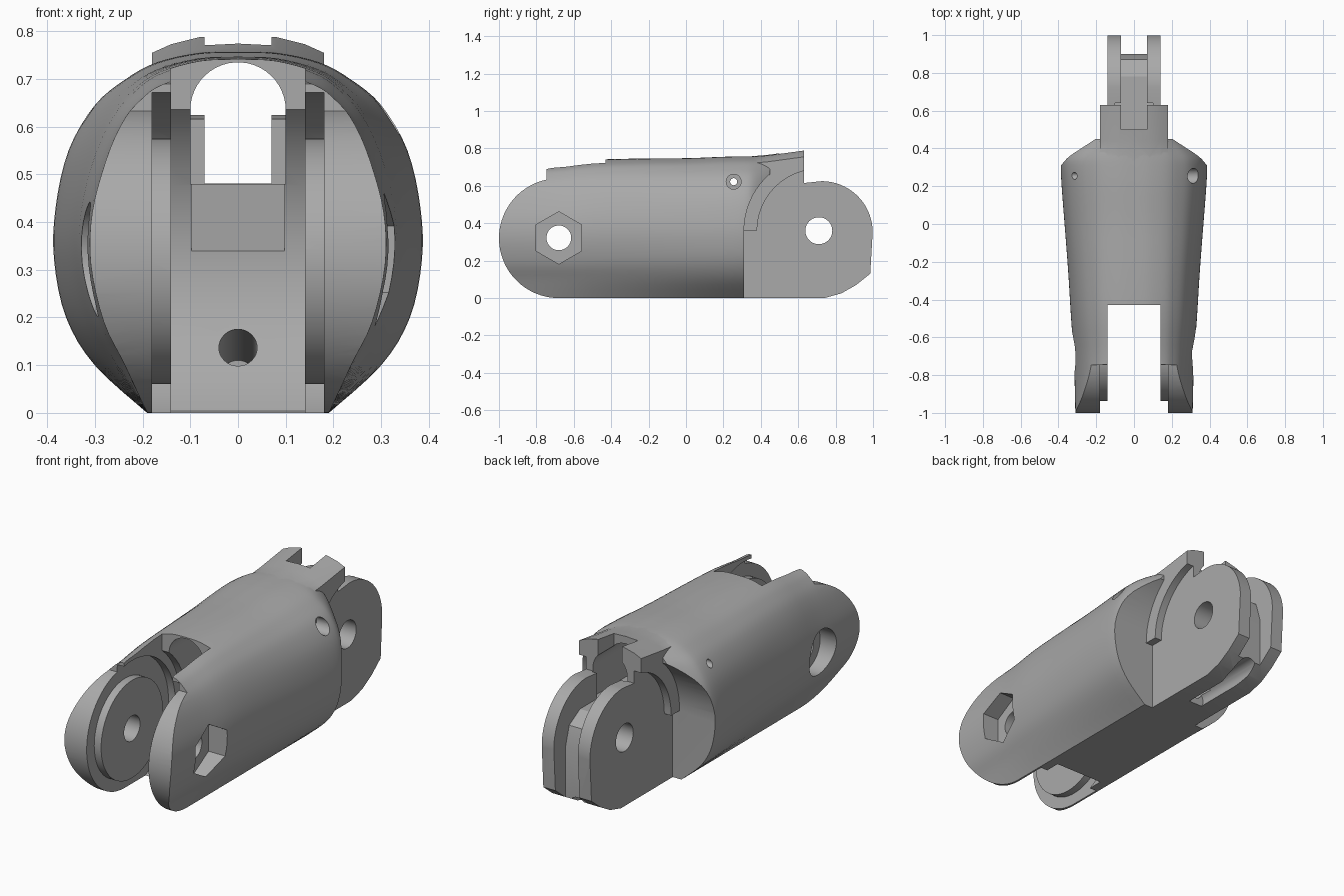
import bpy, bmesh, math

if "Cube" in bpy.data.objects:
    bpy.data.objects.remove(bpy.data.objects["Cube"])

grey = bpy.data.materials.new("plain_grey")
grey.diffuse_color = (0.4, 0.4, 0.4, 1)
grey.use_nodes = True
grey.node_tree.nodes["Principled BSDF"].inputs["Base Color"].default_value = grey.diffuse_color


def loft(name, rings):
    """Skin a list of equal-length closed rings and cap both ends."""
    bm = bmesh.new()
    vs = [[bm.verts.new(p) for p in r] for r in rings]
    n = len(rings[0])
    for a, b in zip(vs, vs[1:]):
        for i in range(n):
            j = (i + 1) % n
            bm.faces.new((a[i], a[j], b[j], b[i]))
    bm.faces.new(vs[0])
    bm.faces.new(vs[-1])
    bmesh.ops.recalc_face_normals(bm, faces=bm.faces)
    me = bpy.data.meshes.new(name)
    bm.to_mesh(me)
    bm.free()
    ob = bpy.data.objects.new(name, me)
    bpy.context.collection.objects.link(ob)
    me.materials.append(grey)
    return ob


def prism(name, pts, x0, x1):
    """Side profile of (y, z) points, extruded along x."""
    return loft(name, [[(x, y, z) for y, z in pts] for x in (x0, x1)])


def circle(cy, cz, r, n=64, start=0.0, sweep=360.0):
    steps = n if sweep == 360.0 else n - 1
    return [(cy + r * math.cos(math.radians(start + sweep * i / steps)),
             cz + r * math.sin(math.radians(start + sweep * i / steps))) for i in range(n)]


def boolean(target, tool, op='DIFFERENCE'):
    m = target.modifiers.new(op, 'BOOLEAN')
    m.operation, m.object, m.solver = op, tool, 'EXACT'
    dg = bpy.context.evaluated_depsgraph_get()
    me = bpy.data.meshes.new_from_object(target.evaluated_get(dg))
    target.modifiers.clear()
    target.data = me
    bpy.data.objects.remove(tool)


def box(y0, y1, z0, z1):
    return [(y0, z0), (y1, z0), (y1, z1), (y0, z1)]


def smooth_curve(pts, sub=4):
    """Catmull-Rom through an open list of points."""
    out = []
    for i in range(len(pts) - 1):
        p = [pts[max(0, min(len(pts) - 1, i + k))] for k in (-1, 0, 1, 2)]
        for s in range(sub):
            t = s / sub
            out.append(tuple(0.5 * (2 * b + (c - a) * t + (2 * a - 5 * b + 4 * c - d) * t * t
                                    + (3 * b - a - 3 * c + d) * t ** 3) for a, b, c, d in zip(*p)))
    return out + [pts[-1]]


# Shell: rounded section with flat base, tapering to the front
back = [(.19, 0), (.3, .1), (.36, .2), (.385, .32), (.382, .43), (.355, .55),
        (.3, .645), (.235, .70), (.17, .735), (.08, .755), (0, .757)]
front = [(.19, 0), (.235, .1), (.28, .19), (.308, .31), (.305, .42), (.275, .53),
         (.24, .61), (.2, .66), (.16, .69), (.08, .715), (0, .72)]
# y, blend front->back, width scale, top height scale
stations = smooth_curve([(-1.02, 0, 1, 1), (-.72, .1, 1, .99), (-.5, .3, 1, 1.01), (-.25, .5, 1, 1.01),
                         (0, .75, 1, 1), (.2, .95, 1, 1), (.31, 1, 1, 1), (.36, 1, .96, 1),
                         (.41, 1, .84, 1.0), (.45, 1, .72, 1.0)], 3)
rings = []
for y, t, w, h in stations:
    half = smooth_curve([((a[0] * (1 - t) + b[0] * t) * w, (a[1] * (1 - t) + b[1] * t) * h)
                         for a, b in zip(front, back)])
    rings.append([(x, y, z) for x, z in half] + [(-x, y, z) for x, z in half[-2::-1]])
body = loft("finger_segment", rings)

# Round the fork tips and step the top edge
limit = circle(-.68, .32, .32, 40, 270, -168) + [
    (-.745, .69), (-.5, .74), (-.43, .745), (-.43, 1), (.6, 1), (.6, 0)]
boolean(body, prism("side_limit", limit, -1, 1), 'INTERSECT')

# Bridge over the rear joint
arch = [(.18, 0), (.18, .755), (.14, .773), (.08, .788), (0, .792)]
arch = arch + [(-x, z) for x, z in arch[-2::-1]]
boolean(body, loft("bridge", [[(x, y, z - d if z else .4) for x, z in arch]
                              for y, d in ((.34, .035), (.44, .026), (.63, 0))]), 'UNION')

# Rear tongue
tongue = [(.2, 0), (.74, 0), (.83, .025), (.91, .07), (.985, .13)] + \
    circle(.725, .352, .273, 24, 0, 90) + [(.63, .615), (.2, .615)]
boolean(body, prism("tongue", tongue, -.145, .145), 'UNION')

# Clearance beside the tongue for the neighbouring fork
for s in (-1, 1):
    boolean(body, prism("low_clearance", box(.31, 1.2, -.1, .36), s * .14, s * .6))
    boolean(body, prism("inner_socket", circle(.71, .36, .33), s * .14, s * .6))
    boolean(body, prism("outer_socket", circle(.71, .36, .4), s * .18, s * .6))

# Front slot with a hollowed end, then the ring recess around each boss
boolean(body, prism("slot", box(-1.1, -.43, -.1, 1), -.14, .14))
boolean(body, prism("slot_hollow", circle(-.69, .32, .409), -.14, .14))
for s in (-1, 1):
    ring = prism("ring", circle(-.68, .318, .36), s * .13, s * .18)
    boolean(ring, prism("boss", circle(-.68, .318, .257), s * .1, s * .2))
    boolean(body, ring)

# Arched channel through the body with a ramped mouth
hole = [(-.1, .48), (.1, .48)] + circle(0, .635, .1, 24, 0, 180)
boolean(body, loft("channel", [[(x, y, z) for x, z in hole] for y in (-.5, .64)]))
boolean(body, prism("ramp", [(-.5, .335), (-.29, .335), (-.02, .481), (-.02, .5), (-.5, .5)], -.098, .098))

# Groove between the two tongue plates
groove = [(.5, .481), (.78, .481), (.87, .43), (.9, .33), (.9, -.1), (1.1, -.1), (1.1, .9), (.5, .9)]
boolean(body, prism("tongue_groove", groove, -.07, .07))

# Tendon hole and its open outlet underneath
boolean(body, loft("tendon_hole", [[(x, y, z + c) for x, z in circle(0, 0, .04, 32)]
                                   for y, c in ((-.5, .15), (.55, .07))]))
boolean(body, loft("tendon_outlet", [[(x, y, z) for x, z in circle(0, .03, .05, 32)]
                                     for y in (.48, 1.1)]))

# Pin holes, hex pocket and round pocket, small cross screw
boolean(body, prism("rear_pin", circle(.71, .36, .072), -.5, .5))
boolean(body, prism("front_pin", circle(-.68, .322, .066), -.5, .5))
boolean(body, prism("hex_pocket", circle(-.68, .322, .14, 6, 30), .22, .5))
boolean(body, prism("round_pocket", circle(-.68, .322, .12), -.5, -.22))
boolean(body, prism("screw_hole", circle(.255, .622, .019, 24), -.5, .5))
boolean(body, prism("screw_head", circle(.255, .622, .04, 32), .25, .5))

# Smooth curved surfaces, keep machined edges crisp
bpy.context.view_layer.objects.active = body
body.select_set(True)
bpy.ops.object.shade_smooth_by_angle(angle=math.radians(28))
